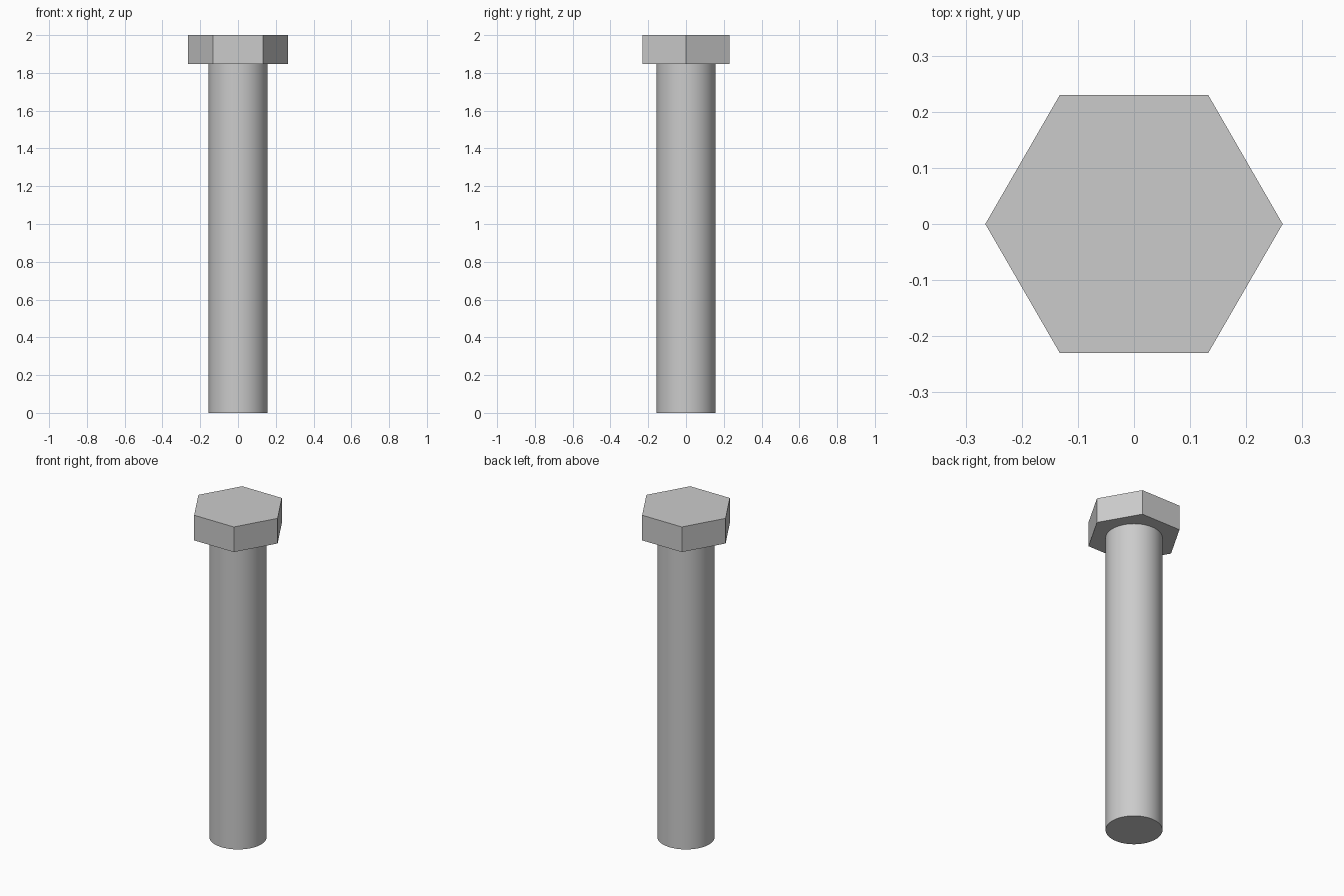
import bpy, bmesh
from math import cos, sin, tau, radians

if "Cube" in bpy.data.objects:
    bpy.data.objects.remove(bpy.data.objects["Cube"])


def prism(name, sides, radius, z0, z1):
    """Closed upright prism with its first corner on +x."""
    bm = bmesh.new()
    ring = [bm.verts.new((radius * cos(tau * i / sides), radius * sin(tau * i / sides), z0))
            for i in range(sides)]
    base = bm.faces.new(ring)
    top = bmesh.ops.extrude_face_region(bm, geom=[base], use_keep_orig=True)["geom"]
    bmesh.ops.translate(bm, vec=(0, 0, z1 - z0),
                        verts=[g for g in top if isinstance(g, bmesh.types.BMVert)])
    bmesh.ops.recalc_face_normals(bm, faces=bm.faces)
    mesh = bpy.data.meshes.new(name)
    bm.to_mesh(mesh)
    bm.free()
    obj = bpy.data.objects.new(name, mesh)
    bpy.context.collection.objects.link(obj)
    return obj


# Hexagonal head, corners along x
prism("bolt_head", 6, 0.265, 1.848, 2.0)

# Round shank, seated slightly into the head
shank = prism("bolt_shank", 64, 0.156, 0.0, 1.86)
bpy.context.view_layer.objects.active = shank
shank.select_set(True)
bpy.ops.object.shade_smooth_by_angle(angle=radians(30))
